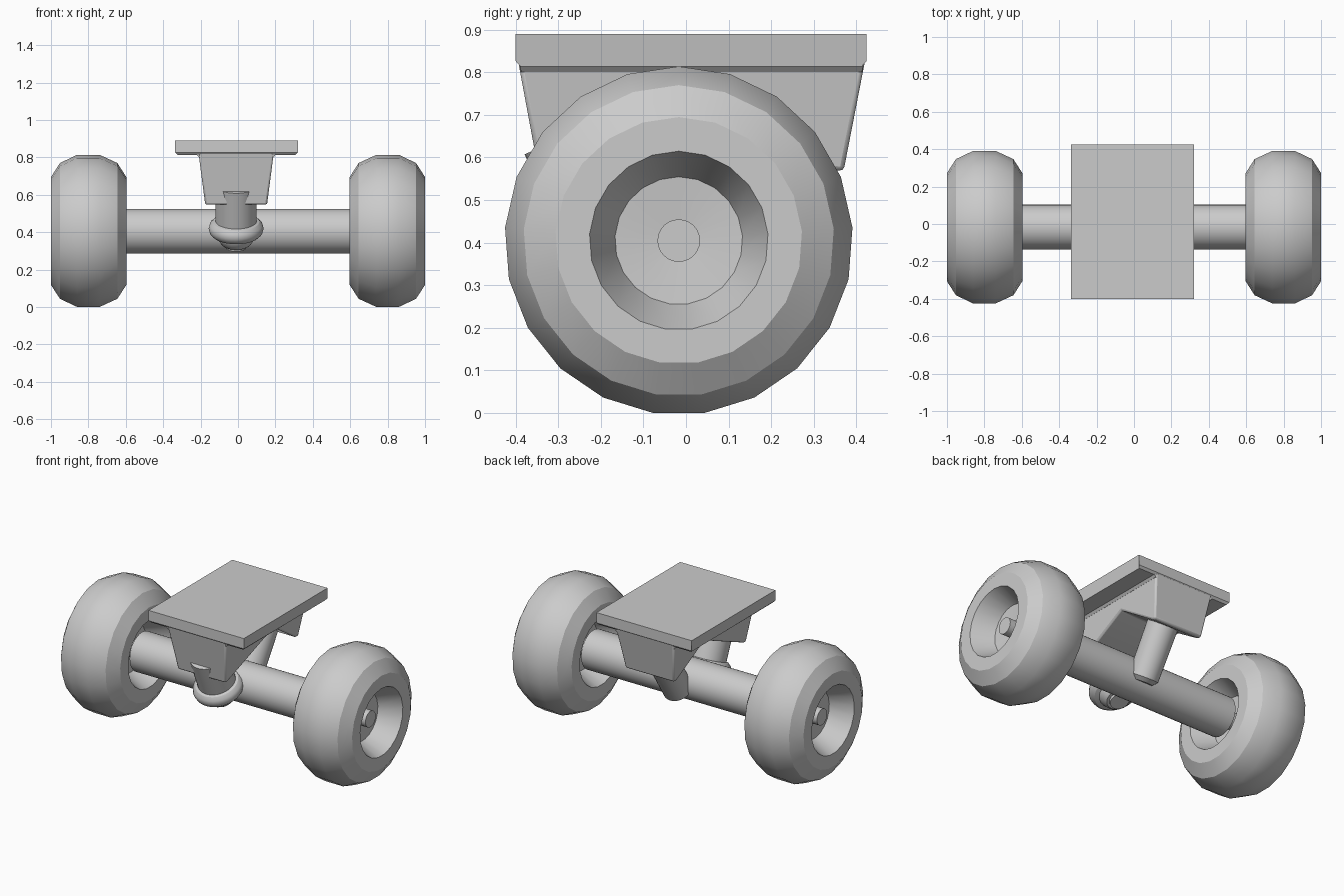
import bpy, bmesh, math
from mathutils import Vector

if "Cube" in bpy.data.objects:
    bpy.data.objects.remove(bpy.data.objects["Cube"])

AXLE = Vector((0, -0.017, 0.4045))


def finish(bm, name, angle=30):
    bmesh.ops.remove_doubles(bm, verts=bm.verts, dist=1e-5)
    bmesh.ops.recalc_face_normals(bm, faces=bm.faces)
    me = bpy.data.meshes.new(name)
    bm.to_mesh(me)
    bm.free()
    ob = bpy.data.objects.new(name, me)
    bpy.context.collection.objects.link(ob)
    bpy.ops.object.select_all(action='DESELECT')
    ob.select_set(True)
    bpy.context.view_layer.objects.active = ob
    bpy.ops.object.shade_smooth_by_angle(angle=math.radians(angle))
    return ob


def lathe(name, profile, origin, axis, sides, closed=False):
    """Revolve (distance along axis, radius) points about an axis."""
    axis = Vector(axis).normalized()
    ref = Vector((0, 0, 1)) if abs(axis.z) < 0.5 else Vector((1, 0, 0))
    u = (ref - axis * ref.dot(axis)).normalized()
    v = axis.cross(u)
    bm = bmesh.new()
    rings = []
    for t, r in profile:
        rings.append([bm.verts.new(Vector(origin) + axis * t + r * (
            u * math.cos(2 * math.pi * i / sides) + v * math.sin(2 * math.pi * i / sides)))
            for i in range(sides)])
    pairs = list(zip(rings, rings[1:]))
    if closed:
        pairs.append((rings[-1], rings[0]))
    else:
        bm.faces.new(rings[0])
        bm.faces.new(rings[-1])
    for a, b in pairs:
        for i in range(sides):
            j = (i + 1) % sides
            bm.faces.new((a[i], a[j], b[j], b[i]))
    return finish(bm, name)


def prism(name, profile, half_width, cx):
    """Extrude a (y, z) profile along x; half_width is a function of z."""
    bm = bmesh.new()
    left, right = [[bm.verts.new((cx + s * half_width(z), y, z)) for y, z in profile]
                   for s in (-1, 1)]
    bm.faces.new(left)
    bm.faces.new(right)
    n = len(profile)
    for i in range(n):
        j = (i + 1) % n
        bm.faces.new((left[i], left[j], right[j], right[i]))
    return finish(bm, name)


def bevel(ob, width, segments=2):
    m = ob.modifiers.new("Bevel", 'BEVEL')
    m.width = width
    m.segments = segments
    m.limit_method = 'ANGLE'


# wheels with a dished hub on both sides, mirrored
wheel = lathe("wheels", [
    (0.86, 0.04), (0.87, 0.15), (1.0, 0.21), (1.0, 0.29), (0.952, 0.365), (0.86, 0.409),
    (0.74, 0.409), (0.645, 0.365), (0.597, 0.29), (0.597, 0.21), (0.725, 0.15), (0.735, 0.04)],
    AXLE, (1, 0, 0), 21, closed=True)
wheel.modifiers.new("Mirror", 'MIRROR')

# hanger tube and thin axle
lathe("hanger", [(-0.65, 0.12), (0.65, 0.12)], AXLE, (1, 0, 0), 32)
lathe("axle", [(-0.925, 0.05), (0.925, 0.05)], AXLE, (1, 0, 0), 24)

# mounting plate with a small step beneath it
prism("mounting_plate", [(-0.4, 0.89), (0.424, 0.89), (0.424, 0.826), (0.412, 0.813),
                         (-0.388, 0.813), (-0.4, 0.826)],
      lambda z: 0.328 if z > 0.82 else 0.316, -0.008)

# tapered base bracket with a notch between its front and rear wedges
bracket = prism("base_bracket", [
    (-0.395, 0.83), (-0.342, 0.545), (-0.318, 0.55), (0.1, 0.73), (0.345, 0.57),
    (0.37, 0.568), (0.421, 0.83)], lambda z: 0.165 + (z - 0.545) * 0.13, -0.01)
bevel(bracket, 0.01)

# fillet strips where the bracket meets the plate
prism("bracket_fillet", [(-0.39, 0.815), (-0.387, 0.8), (0.413, 0.8), (0.416, 0.815)],
      lambda z: 0.199 + max(0, z - 0.8) * 0.9, -0.01)

# tilted kingpin: post, yoke ring, lower cup and nut
KING = Vector((-0.01, -0.18, 0.42))
KDIR = (0, -0.39, 0.92)
lathe("kingpin_post", [(0.25, 0.11), (-0.02, 0.11)], KING, KDIR, 32)
ring = [(0.045 * math.sin(a), 0.102 + 0.045 * math.cos(a))
        for a in (2 * math.pi * k / 12 for k in range(12))]
lathe("yoke_ring", ring, KING, KDIR, 32, closed=True)
lathe("lower_cup", [(-0.02, 0.1), (-0.05, 0.1), (-0.085, 0.082), (-0.095, 0.07)], KING, KDIR, 24)
lathe("kingpin_nut", [(-0.09, 0.055), (-0.112, 0.055)], KING, KDIR, 16)

# pivot strut from the rear wedge into the hanger
lathe("pivot_strut", [(-0.06, 0.06), (-0.035, 0.086), (0.32, 0.09)],
      (0, 0.1, 0.4), (0, 0.53, 0.85), 32)
